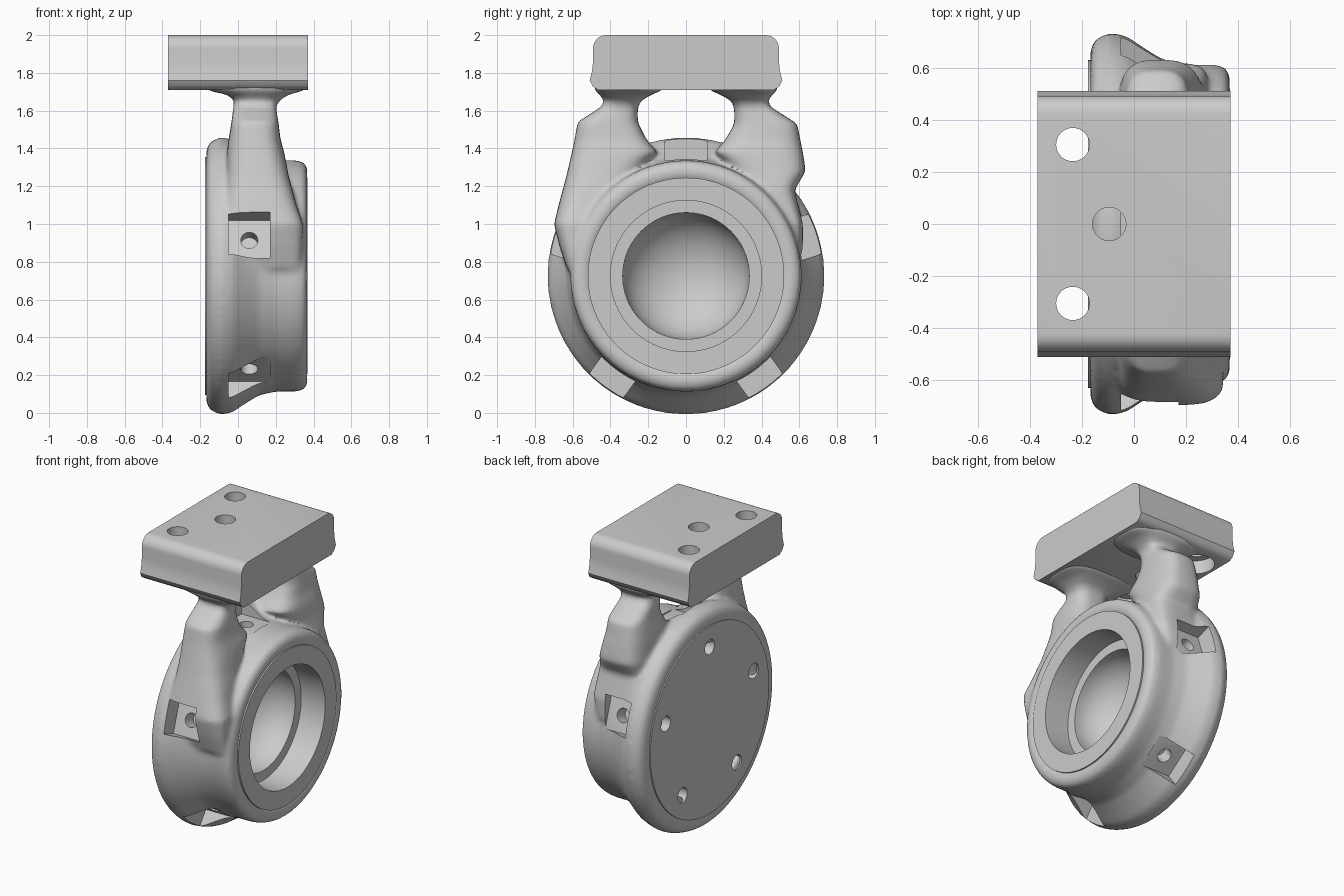
import bpy, bmesh, math
from mathutils import Matrix, Vector

if "Cube" in bpy.data.objects:
    bpy.data.objects.remove(bpy.data.objects["Cube"])

CZ = 0.725                                            # ring axis height
ANGLES = [math.radians(90 + 72 * i) for i in range(5)]


def new_obj(name, bm):
    bmesh.ops.remove_doubles(bm, verts=bm.verts, dist=1e-5)
    bmesh.ops.recalc_face_normals(bm, faces=bm.faces)
    me = bpy.data.meshes.new(name)
    bm.to_mesh(me)
    bm.free()
    ob = bpy.data.objects.new(name, me)
    bpy.context.collection.objects.link(ob)
    return ob


def revolve(bm, profile, n=96, closed=False):
    """Turn (x, radius) points around the ring axis."""
    rings = [[bm.verts.new((x, r * math.cos(2 * math.pi * i / n),
                            CZ + r * math.sin(2 * math.pi * i / n))) for i in range(n)]
             for x, r in profile]
    pairs = list(zip(rings, rings[1:])) + ([(rings[-1], rings[0])] if closed else [])
    for a, b in pairs:
        for i in range(n):
            j = (i + 1) % n
            bm.faces.new((a[i], a[j], b[j], b[i]))


def loft(bm, side, sections, n=24):
    """Skin rounded rectangles given as (z, y_out, y_in, x0, x1)."""
    rings = []
    for z, yo, yi, x0, x1 in sections:
        ring = []
        for i in range(n):
            c, s = math.cos(2 * math.pi * i / n), math.sin(2 * math.pi * i / n)
            c, s = [math.copysign(abs(v) ** 0.65, v) for v in (c, s)]
            ring.append(bm.verts.new(((x0 + x1) / 2 + c * (x1 - x0) / 2,
                                      side * ((yo + yi) / 2 + s * (yo - yi) / 2), z)))
        rings.append(ring)
    for a, b in zip(rings, rings[1:]):
        for i in range(n):
            j = (i + 1) % n
            bm.faces.new((a[i], a[j], b[j], b[i]))
    bm.faces.new(rings[0])
    bm.faces.new(rings[-1])


def cylinder(bm, matrix, r, depth):
    bmesh.ops.create_cone(bm, cap_ends=True, segments=32, radius1=r, radius2=r,
                          depth=depth, matrix=matrix)


def radial(a, x, r):
    return (Matrix.Translation((0, 0, CZ)) @ Matrix.Rotation(a, 4, 'X')
            @ Matrix.Translation((x, r, 0)))


def finish(ob, cutters=(), angle=35):
    """Cut, apply the modifiers, drop the cutters and shade."""
    for c in cutters:
        c.hide_render = True
        m = ob.modifiers.new("cut", 'BOOLEAN')
        m.operation, m.solver, m.object = 'DIFFERENCE', 'EXACT', c
    dg = bpy.context.evaluated_depsgraph_get()
    me = bpy.data.meshes.new_from_object(ob.evaluated_get(dg))
    ob.modifiers.clear()
    ob.data = me
    for c in cutters:
        bpy.data.objects.remove(c)
    bpy.ops.object.select_all(action='DESELECT')
    ob.select_set(True)
    bpy.context.view_layer.objects.active = ob
    bpy.ops.object.shade_smooth_by_angle(angle=math.radians(angle))


# Organic housing: ring with two struts, fused and softened
bm = bmesh.new()
revolve(bm, [(-0.168, 0.50), (-0.168, 0.67), (-0.148, 0.71), (-0.09, 0.735), (-0.03, 0.722),
             (0.04, 0.675), (0.11, 0.632), (0.2, 0.612), (0.31, 0.612), (0.352, 0.60),
             (0.37, 0.56), (0.365, 0.53), (0.35, 0.50)], closed=True)
top = [(1.655, 0.43, 0.235, -0.02, 0.22), (1.685, 0.46, 0.18, -0.06, 0.27),
       (1.71, 0.485, 0.12, -0.18, 0.36), (1.76, 0.485, 0.12, -0.18, 0.36)]
loft(bm, -1, [(0.76, 0.63, 0.56, -0.02, 0.33), (0.88, 0.67, 0.54, -0.06, 0.34),
              (1.0, 0.70, 0.49, -0.07, 0.345),
              (1.10, 0.675, 0.42, -0.07, 0.31), (1.25, 0.635, 0.28, -0.06, 0.27),
              (1.38, 0.605, 0.15, -0.06, 0.245), (1.45, 0.59, 0.21, -0.05, 0.225),
              (1.54, 0.575, 0.255, -0.035, 0.215), (1.62, 0.45, 0.255, -0.025, 0.20)] + top)
loft(bm, 1, [(0.86, 0.62, 0.55, -0.04, 0.24), (1.0, 0.62, 0.52, -0.06, 0.28),
             (1.18, 0.575, 0.36, -0.06, 0.28), (1.28, 0.635, 0.25, -0.06, 0.26),
             (1.38, 0.62, 0.15, -0.06, 0.245), (1.45, 0.605, 0.21, -0.05, 0.225),
             (1.53, 0.59, 0.255, -0.035, 0.215), (1.62, 0.45, 0.255, -0.025, 0.20)] + top)
housing = new_obj("housing", bm)
rm = housing.modifiers.new("fuse", 'REMESH')
rm.mode, rm.voxel_size = 'VOXEL', 0.013
sm = housing.modifiers.new("soften", 'SMOOTH')
sm.factor, sm.iterations = 0.5, 14

# Five pockets around the rim, each with a small screw hole in its floor
bm, bm2 = bmesh.new(), bmesh.new()
for a in ANGLES:
    bmesh.ops.create_cube(bm, size=1, matrix=radial(a, 0.06, 0.73)
                          @ Matrix.Diagonal((0.22, 0.24, 0.22, 1)))
    cylinder(bm2, radial(a, 0.06, 0.58) @ Matrix.Rotation(math.pi / 2, 4, 'X'), 0.045, 0.2)
finish(housing, [new_obj("pocket_cutter", bm), new_obj("screw_cutter", bm2)], 40)

# Inner cup: flat back plate, front face, stepped bore and concave bowl
bm = bmesh.new()
bowl = [(0.165 - 0.27 * math.sin(t), 0.335 * math.cos(t))
        for t in [math.pi / 2 * i / 14 for i in range(15)]]
revolve(bm, [(-0.176, 0), (-0.176, 0.63), (-0.15, 0.63), (-0.15, 0.52), (0.368, 0.52),
             (0.368, 0.40), (0.19, 0.40), (0.19, 0.335)] + bowl)
cup = new_obj("inner_cup", bm)
bm = bmesh.new()
for a in ANGLES:
    cylinder(bm, radial(a, -0.14, 0.49) @ Matrix.Rotation(math.pi / 2, 4, 'Y'), 0.05, 0.3)
finish(cup, [new_obj("plate_hole_cutter", bm)])

# Mounting block: side profile pushed along x
half = [(0.465, 1.71), (0.495, 1.73), (0.51, 1.76), (0.497, 1.81), (0.492, 1.86)]
half += [(0.422 + 0.07 * math.cos(t), 1.93 + 0.07 * math.sin(t))
         for t in [math.pi / 2 * i / 8 for i in range(9)]]
outline = half + [(-y, z) for y, z in reversed(half)]
bm = bmesh.new()
face = bm.faces.new([bm.verts.new((-0.37, y, z)) for y, z in outline])
ext = bmesh.ops.extrude_face_region(bm, geom=[face], use_keep_orig=True)
bmesh.ops.translate(bm, vec=Vector((0.74, 0, 0)),
                    verts=[v for v in ext["geom"] if isinstance(v, bmesh.types.BMVert)])
block = new_obj("mounting_block", bm)

# Bolt holes through the block, counterbored from below
bm, bm2 = bmesh.new(), bmesh.new()
for x, y in [(-0.235, 0.305), (-0.235, -0.305), (-0.095, 0)]:
    cylinder(bm, Matrix.Translation((x, y, 1.85)), 0.064, 0.6)
    if y:
        cylinder(bm2, Matrix.Translation((x, y, 1.70)), 0.115, 0.2)
counterbores = new_obj("counterbore_cutter", bm2)
bolt_holes = new_obj("bolt_hole_cutter", bm)

# Clear the strut flare away from the counterbores as well
m = housing.modifiers.new("clear", 'BOOLEAN')
m.operation, m.solver, m.object = 'DIFFERENCE', 'EXACT', counterbores
finish(housing, (), 40)
finish(block, [bolt_holes, counterbores])
